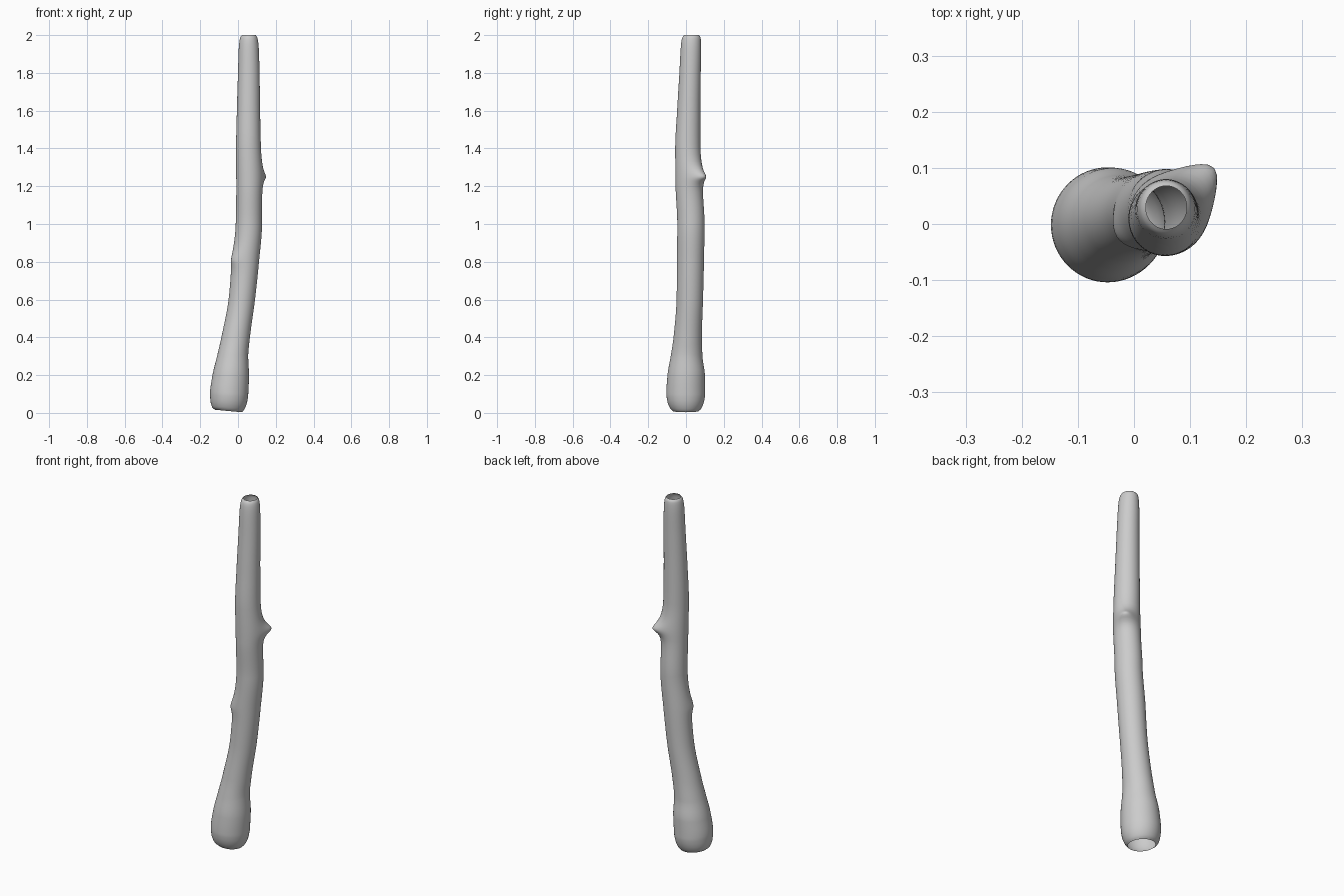
import bpy, bmesh, math

if "Cube" in bpy.data.objects:
    bpy.data.objects.remove(bpy.data.objects["Cube"])

# Silhouette sections: z, x left, x right, y front, y back
SECTIONS = [
    (0.010, -0.122, 0.020, -0.070, 0.068),
    (0.022, -0.136, 0.031, -0.082, 0.080),
    (0.050, -0.145, 0.045, -0.096, 0.093),
    (0.100, -0.148, 0.054, -0.104, 0.101),
    (0.200, -0.135, 0.058, -0.098, 0.100),
    (0.300, -0.111, 0.054, -0.081, 0.087),
    (0.400, -0.088, 0.063, -0.066, 0.084),
    (0.600, -0.050, 0.090, -0.050, 0.090),
    (0.800, -0.032, 0.111, -0.047, 0.095),
    (1.000, -0.012, 0.127, -0.046, 0.098),
    (1.200, -0.009, 0.127, -0.055, 0.086),
    (1.400, -0.010, 0.121, -0.057, 0.076),
    (1.600, -0.006, 0.117, -0.047, 0.076),
    (1.800, 0.000, 0.114, -0.035, 0.078),
    (1.930, 0.004, 0.110, -0.028, 0.080),
    (1.970, 0.008, 0.106, -0.024, 0.079),
    (1.990, 0.013, 0.101, -0.018, 0.076),
    (2.000, 0.021, 0.094, -0.009, 0.068),
]
# Knots: z, direction angle, height, falloff width, tip roundness
KNOTS = [
    (1.25, math.radians(46), 0.052, 0.026, 0.012),
    (0.81, math.radians(215), 0.014, 0.020, 0.030),
]
SIDES = 64


def section(z):
    """Smoothly interpolated section (Hermite with central slopes)."""
    S, n = SECTIONS, len(SECTIONS)
    i = 0
    while i < n - 2 and z > S[i + 1][0]:
        i += 1
    h = S[i + 1][0] - S[i][0]
    t = (z - S[i][0]) / h

    def slope(k, c):
        a, b = max(k - 1, 0), min(k + 1, n - 1)
        s = [(S[j + 1][c] - S[j][c]) / (S[j + 1][0] - S[j][0]) for j in range(a, b)]
        if len(s) == 2:
            return 0 if s[0] * s[1] <= 0 else 2 * s[0] * s[1] / (s[0] + s[1])
        return s[0]
    return [(2*t**3 - 3*t*t + 1) * S[i][c] + (t**3 - 2*t*t + t) * h * slope(i, c)
            + (3*t*t - 2*t**3) * S[i + 1][c] + (t**3 - t*t) * h * slope(i + 1, c)
            for c in range(1, 5)]


def knot_height(z, a, r):
    total = 0
    for kz, ka, height, width, tip in KNOTS:
        da = (a - ka + math.pi) % (2 * math.pi) - math.pi
        dz = (z - kz) * (0.75 if z > kz else 1.0)
        d = math.sqrt((da * r) ** 2 + dz ** 2 + tip ** 2) - tip
        total += height * math.exp(-d / width)
    return total


# Ring heights: even along the stick, closer at the rims and at the thorn
levels = {s[0] for s in SECTIONS}
levels |= {round(0.03 + 0.02 * i, 3) for i in range(98)}
levels |= {round(1.18 + 0.007 * i, 3) for i in range(22)}
levels |= {0.014, 0.018, 1.98, 1.985, 1.995, 1.998}

# Stick: hollow skin, open at both ends
bm = bmesh.new()
rings = []
for z in sorted(levels):
    x0, x1, y0, y1 = section(z)
    cx, cy, rx, ry = (x0 + x1) / 2, (y0 + y1) / 2, (x1 - x0) / 2, (y1 - y0) / 2
    tilt = 0.1 * max(0, 1 - z / 0.15)
    ring = []
    for i in range(SIDES):
        a = 2 * math.pi * i / SIDES
        k = knot_height(z, a, (rx + ry) / 2)
        dx, dy = (rx + k) * math.cos(a), (ry + k) * math.sin(a)
        ring.append(bm.verts.new((cx + dx, cy + dy, z - tilt * dx)))
    rings.append(ring)
for low, high in zip(rings, rings[1:]):
    for i in range(SIDES):
        j = (i + 1) % SIDES
        bm.faces.new((low[i], low[j], high[j], high[i])).smooth = True

mesh = bpy.data.meshes.new("wooden_stick")
bm.to_mesh(mesh)
bm.free()
stick = bpy.data.objects.new("wooden_stick", mesh)
bpy.context.collection.objects.link(stick)
